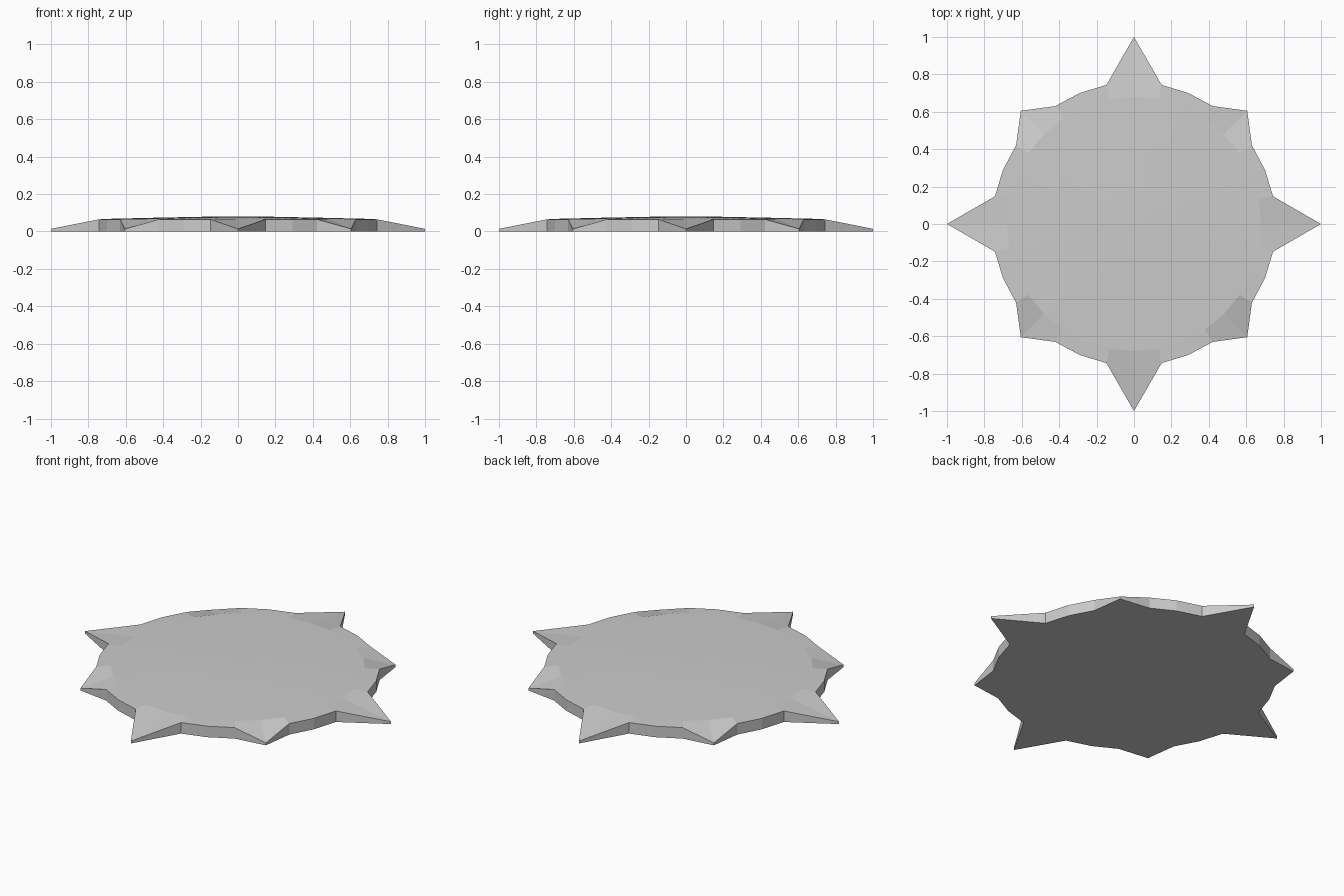
import bpy, bmesh
from math import sin, cos, pi

if "Cube" in bpy.data.objects:
    bpy.data.objects.remove(bpy.data.objects["Cube"])

SIDES = 32


def ring(bm, radius, z):
    """radius and z are functions of the spoke index"""
    return [bm.verts.new((radius(i) * cos(2 * pi * i / SIDES),
                          radius(i) * sin(2 * pi * i / SIDES), z(i)))
            for i in range(SIDES)]


def outline(i):
    # Long points on the axes, short points on the diagonals
    return 1.0 if i % 8 == 0 else 0.856 if i % 4 == 0 else 0.758


def rim_height(i):
    # Points taper down to thin tips
    return 0.014 if i % 4 == 0 else 0.065


bm = bmesh.new()

# Flat base, outer rim, then shallow dome rings
rings = [ring(bm, outline, lambda i: 0.0), ring(bm, outline, rim_height)]
for r, h in ((0.68, 0.068), (0.45, 0.0735), (0.18, 0.079)):
    rings.append(ring(bm, lambda i: r, lambda i: h))

for low, high in zip(rings, rings[1:]):
    for i in range(SIDES):
        j = (i + 1) % SIDES
        bm.faces.new((low[i], low[j], high[j], high[i]))

# Dome cap and underside
top = bm.verts.new((0, 0, 0.08))
for i in range(SIDES):
    bm.faces.new((rings[-1][i], rings[-1][(i + 1) % SIDES], top))
bm.faces.new(rings[0][::-1])

bmesh.ops.recalc_face_normals(bm, faces=bm.faces)
mesh = bpy.data.meshes.new("star_disc")
bm.to_mesh(mesh)
bm.free()
bpy.context.collection.objects.link(bpy.data.objects.new("star_disc", mesh))
